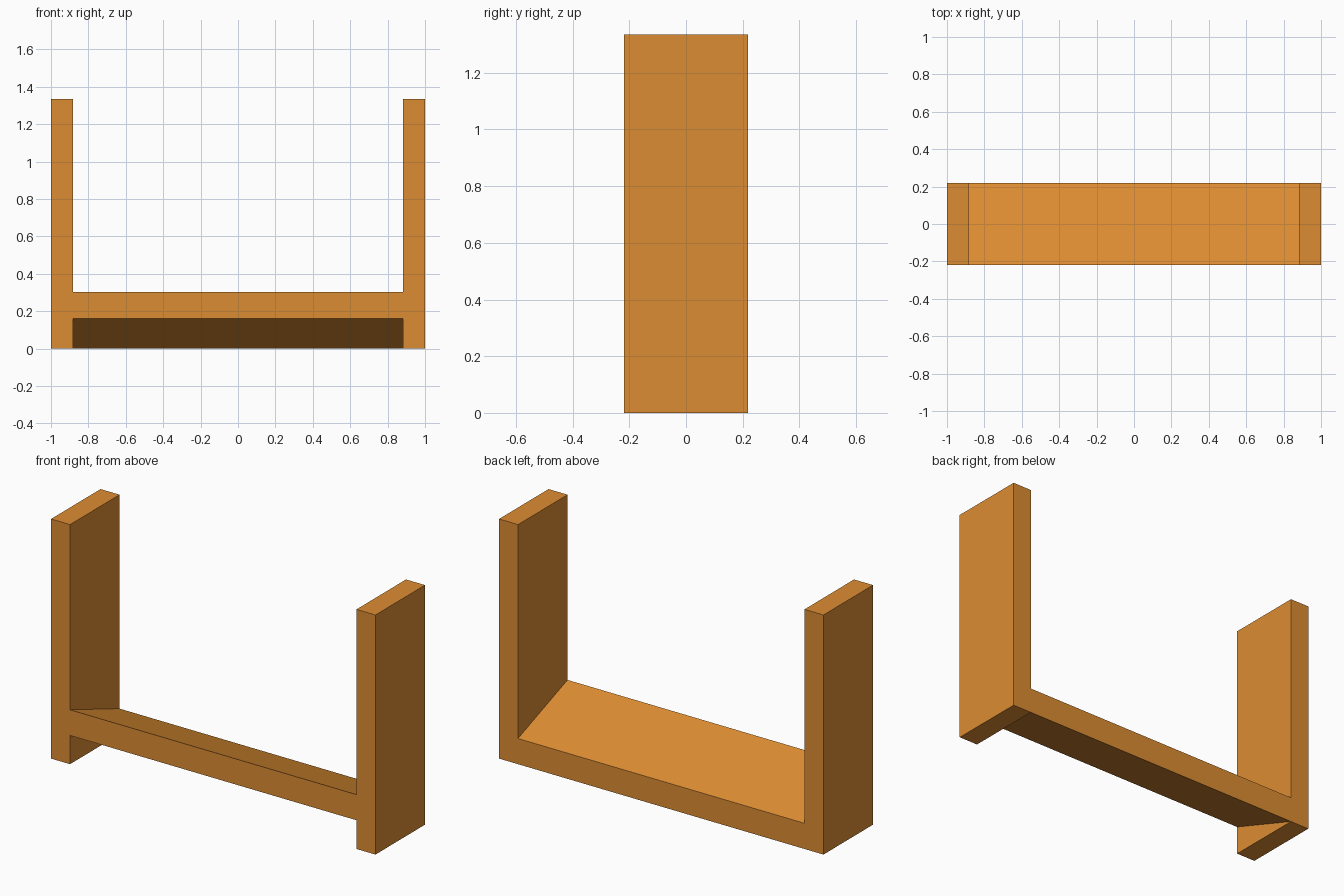
import bpy

cube = bpy.data.objects.get("Cube")
if cube:
    bpy.data.objects.remove(cube, do_unlink=True)

# Overall dimensions
HALF_WIDTH, INNER, HALF_DEPTH, HEIGHT = 1.0, 0.883, 0.218, 1.335
FRONT_Z, SHELF_THICKNESS = 0.16, 0.143

# Warm wood colour
wood = bpy.data.materials.new("orange_wood")
wood.use_nodes = True
colour = (0.72, 0.265, 0.032, 1)
wood.diffuse_color = colour
wood.node_tree.nodes["Principled BSDF"].inputs["Base Color"].default_value = colour


def box(name, x0, x1, height):
    """Box standing on the ground and spanning the full depth."""
    bpy.ops.mesh.primitive_cube_add(size=1)
    obj = bpy.context.object
    obj.name = obj.data.name = name
    for v in obj.data.vertices:
        v.co.x = x0 if v.co.x < 0 else x1
        v.co.y *= 2 * HALF_DEPTH
        v.co.z = 0 if v.co.z < 0 else height
    obj.data.materials.append(wood)
    return obj


# Upright side panels
box("right_panel", -HALF_WIDTH, -INNER, HEIGHT)
box("left_panel", INNER, HALF_WIDTH, HEIGHT)

# Shelf between the panels, raised at the front and sloping to the back
shelf = box("sloping_shelf", -INNER, INNER, SHELF_THICKNESS)
for v in shelf.data.vertices:
    if v.co.y < 0:
        v.co.z += FRONT_Z
